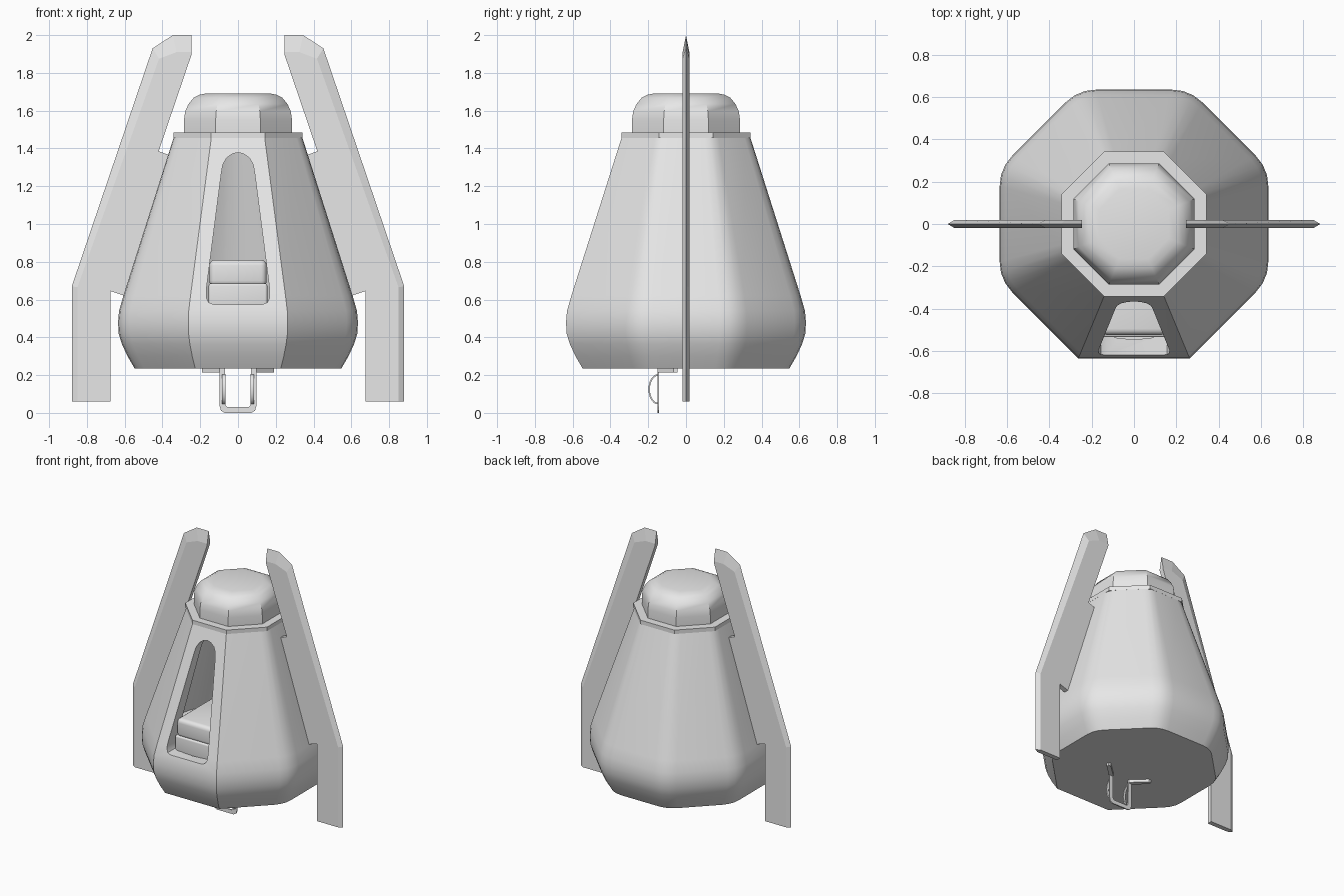
import bpy, bmesh, math
from mathutils import Vector

if "Cube" in bpy.data.objects:
    bpy.data.objects.remove(bpy.data.objects["Cube"])

grey = bpy.data.materials.new("light grey")
grey.diffuse_color = (0.8, 0.8, 0.8, 1)
grey.use_nodes = True
grey.node_tree.nodes["Principled BSDF"].inputs["Base Color"].default_value = grey.diffuse_color


def select(ob):
    bpy.ops.object.select_all(action='DESELECT')
    ob.select_set(True)
    bpy.context.view_layer.objects.active = ob


def smooth(ob, angle=30):
    select(ob)
    bpy.ops.object.shade_smooth_by_angle(angle=math.radians(angle))


def loft(name, rings):
    """Closed solid skinned through rings with equal point counts."""
    bm = bmesh.new()
    vs = [[bm.verts.new(p) for p in r] for r in rings]
    n = len(rings[0])
    for a, b in zip(vs, vs[1:]):
        for i in range(n):
            j = (i + 1) % n
            bm.faces.new((a[i], a[j], b[j], b[i]))
    bm.faces.new(vs[0][::-1])
    bm.faces.new(vs[-1])
    bmesh.ops.recalc_face_normals(bm, faces=bm.faces[:])
    me = bpy.data.meshes.new(name)
    bm.to_mesh(me)
    bm.free()
    ob = bpy.data.objects.new(name, me)
    me.materials.append(grey)
    bpy.context.collection.objects.link(ob)
    return ob


def prism(name, pts, axis, lo, hi):
    """Flat outline extruded along one axis."""
    def put(p, h):
        q = list(p)
        q.insert(axis, h)
        return q
    return loft(name, [[put(p, h) for p in pts] for h in (lo, hi)])


def octagon(a, z, rounded=False):
    """Octagon with apothem a; the two front corners always stay sharp."""
    R = a / math.cos(math.pi / 8)
    c = [Vector((R * math.cos(t), R * math.sin(t), z))
         for t in (math.pi / 8 + k * math.pi / 4 for k in range(8))]
    if not rounded:
        return c
    out = []
    for i, p in enumerate(c):
        if i in (5, 6):
            out.append(p)
            continue
        s, e = p.lerp(c[i - 1], 0.16), p.lerp(c[(i + 1) % 8], 0.16)
        for t in (0, 0.33, 0.67, 1):
            out.append(s.lerp(p, t).lerp(p.lerp(e, t), t))
    return out


def circle(r, y, z, n=40):
    return [(r * math.cos(2 * math.pi * i / n), y + r * math.sin(2 * math.pi * i / n), z)
            for i in range(n)]


def cut(ob, cutter):
    m = ob.modifiers.new("cut", 'BOOLEAN')
    m.object = cutter
    m.solver = 'EXACT'
    select(ob)
    bpy.ops.object.modifier_apply(modifier=m.name)
    bpy.data.objects.remove(cutter)


# Body shell
profile = [(0.547, 0.235), (0.585, 0.30), (0.615, 0.365), (0.632, 0.42),
           (0.635, 0.48), (0.63, 0.54), (0.607, 0.62), (0.34, 1.46)]
body = loft("body", [octagon(a, z, True) for a, z in profile])

# Cabin hollow and doorway
cut(body, loft("cabin_cutter", [circle(0.48, -0.07, 0.56), circle(0.25, -0.05, 1.39)]))
half = [(0.13, 0.575), (0.155, 0.585), (0.168, 0.61), (0.168, 0.65), (0.088, 1.27),
        (0.08, 1.315), (0.06, 1.35), (0.03, 1.371), (0, 1.378)]
door = half + [(-x, z) for x, z in reversed(half[:-1])]
cut(body, prism("door_cutter", door, 1, -0.9, -0.25))
smooth(body)


# Seat inside the cabin
def box(name, x, y0, y1, z0, z1, bevel):
    ob = prism(name, [(-x, y0), (x, y0), (x, y1), (-x, y1)], 2, z0, z1)
    m = ob.modifiers.new("bevel", 'BEVEL')
    m.width, m.segments = bevel, 4
    select(ob)
    bpy.ops.object.modifier_apply(modifier="bevel")
    smooth(ob)


box("seat_base", 0.155, -0.535, -0.05, 0.55, 0.685, 0.012)
box("seat_cushion", 0.152, -0.525, -0.05, 0.67, 0.81, 0.03)

# Collar and cap
loft("collar", [octagon(0.342, 1.455), octagon(0.342, 1.485)])
cap = [(0.286, 1.48), (0.286, 1.55), (0.28, 1.595), (0.262, 1.635),
       (0.235, 1.668), (0.205, 1.684), (0.165, 1.692)]
smooth(loft("cap", [octagon(a, z) for a, z in cap]), 35)

# Side fins with a knife edge along the outside
inner = [(0.675, 0.06), (0.675, 0.645), (0.60, 0.62), (0.35, 1.36), (0.42, 1.385)]
edge = [(0.245, 2.0), (0.345, 2.0), (0.452, 1.93), (0.88, 0.67), (0.88, 0.06)]
flat = [(0.245, 1.91), (0.325, 1.91), (0.418, 1.875), (0.85, 0.665), (0.85, 0.06)]
inner_top = [(0.245, 1.9)]
for side, s in (("right", 1), ("left", -1)):
    rings = []
    for y, outer in ((-0.018, flat), (0, edge), (0.018, flat)):
        rings.append([(s * x, y, z) for x, z in inner + inner_top + outer])
    loft(side + "_fin", rings)

# Boarding step under the body: bent loop, mounting feet and curved braces
out = [(0.097, 0.23), (0.097, 0.035), (0.09, 0.012), (0.07, 0.0)]
inn = [(0.055, 0.03), (0.067, 0.042), (0.07, 0.23)]
u = out + [(-x, z) for x, z in out[::-1]] + [(-x, z) for x, z in inn] + \
    [(x, z) for x, z in inn[::-1]]
u = out + [(-x, z) for x, z in out[::-1]] + [(-x, z) for x, z in inn[::-1]] + inn
prism("step_loop", u, 1, -0.152, -0.143)
for side, s in (("right", 1), ("left", -1)):
    foot = [(0.07, -0.152), (0.097, -0.152), (0.19, -0.065), (0.19, -0.045),
            (0.17, -0.045), (0.07, -0.135)]
    prism(side + "_step_foot", [(s * x, y) for x, y in foot], 2, 0.213, 0.238)
    angles = [math.pi * i / 12 for i in range(13)]
    arc = [(-0.147 - r * math.sin(t), 0.125 + (r + 0.028) * math.cos(t))
           for r, ts in ((0.052, angles), (0.044, angles[::-1])) for t in ts]
    smooth(prism(side + "_step_brace", arc, 0, s * 0.066, s * 0.084))
